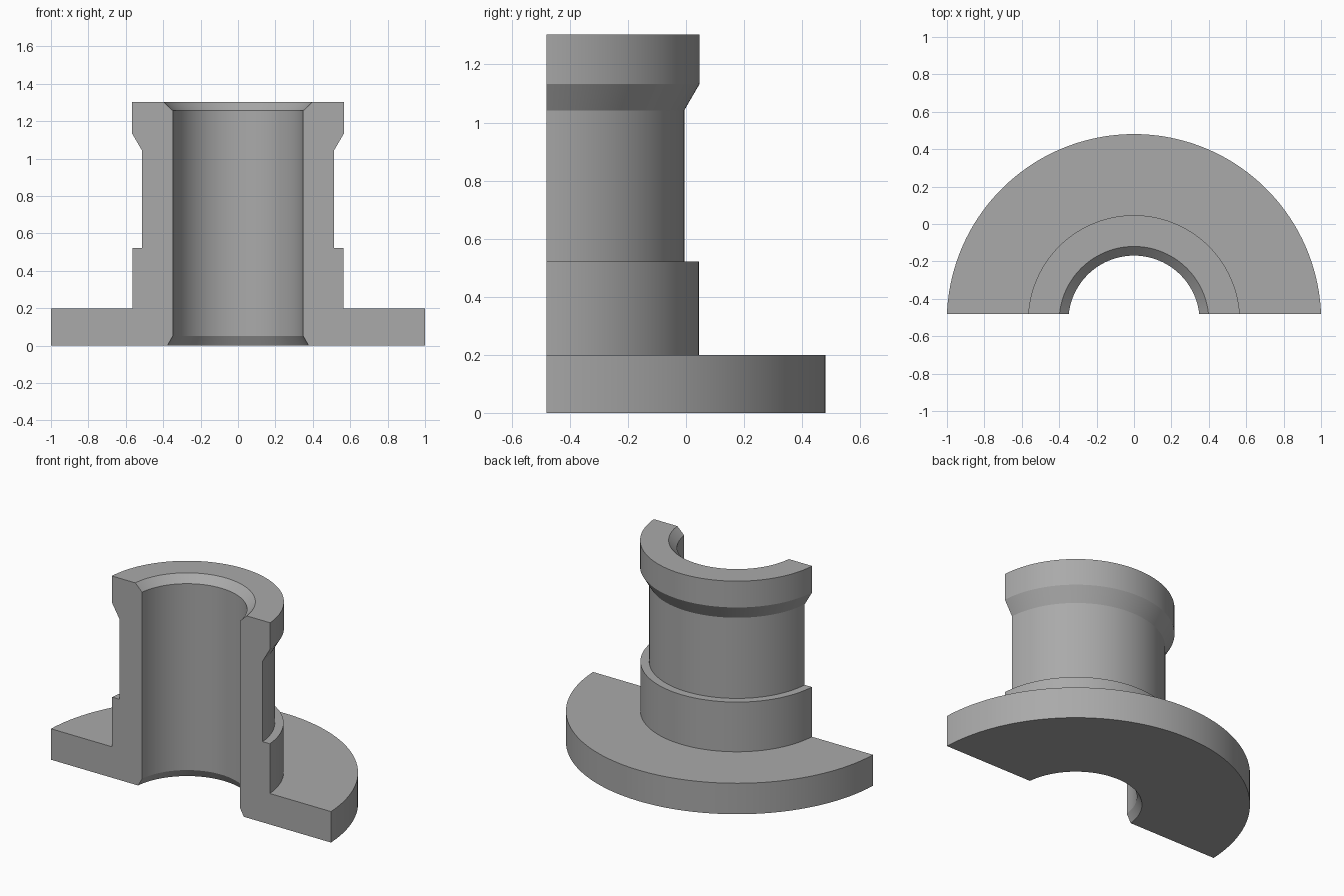
import bpy, bmesh, math
from mathutils import Matrix

if "Cube" in bpy.data.objects:
    bpy.data.objects.remove(bpy.data.objects["Cube"], do_unlink=True)

AXIS_Y = -0.52      # centre line of the turned shape
CUT_Y = -0.48       # section plane, just behind the centre line
SEGMENTS = 96

# One grey metal
metal = bpy.data.materials.new("grey metal")
metal.use_nodes = True
grey = (0.4, 0.4, 0.4, 1)
metal.diffuse_color = grey
metal.node_tree.nodes["Principled BSDF"].inputs["Base Color"].default_value = grey

# Turned profile as (radius, height): flange, hub, neck, rim, bore
profile = [
    (0.380, 0), (1.0008, 0), (1.0008, 0.2),      # flange
    (0.565, 0.2), (0.565, 0.521),                # hub
    (0.514, 0.521), (0.514, 1.042),              # neck
    (0.567, 1.133), (0.567, 1.303),              # flared rim
    (0.400, 1.303), (0.351, 1.256),              # top chamfer
    (0.351, 0.052),                              # bore and lower chamfer
]

bm = bmesh.new()
verts = [bm.verts.new((r, 0, z)) for r, z in profile]
edges = [bm.edges.new((a, b)) for a, b in zip(verts, verts[1:] + verts[:1])]
bmesh.ops.spin(bm, geom=verts + edges, cent=(0, 0, 0), axis=(0, 0, 1),
               angle=math.pi, steps=SEGMENTS)
bmesh.ops.translate(bm, verts=bm.verts, vec=(0, AXIS_Y, 0))

# Slice at the section plane and cap both exposed sections
bmesh.ops.bisect_plane(bm, geom=bm.verts[:] + bm.edges[:] + bm.faces[:],
                       plane_co=(0, CUT_Y, 0), plane_no=(0, -1, 0), clear_outer=True)
for side in (-1, 1):
    rim = [e for e in bm.edges if e.is_boundary and e.verts[0].co.x * side > 0]
    bmesh.ops.contextual_create(bm, geom=rim)
bmesh.ops.recalc_face_normals(bm, faces=bm.faces)

mesh = bpy.data.meshes.new("flanged_sleeve_half")
bm.to_mesh(mesh)
bm.free()
mesh.materials.append(metal)
sleeve = bpy.data.objects.new("flanged_sleeve_half", mesh)
bpy.context.collection.objects.link(sleeve)

# Smooth round walls, crisp turned edges
bpy.context.view_layer.objects.active = sleeve
sleeve.select_set(True)
bpy.ops.object.shade_smooth_by_angle(angle=math.radians(20))
